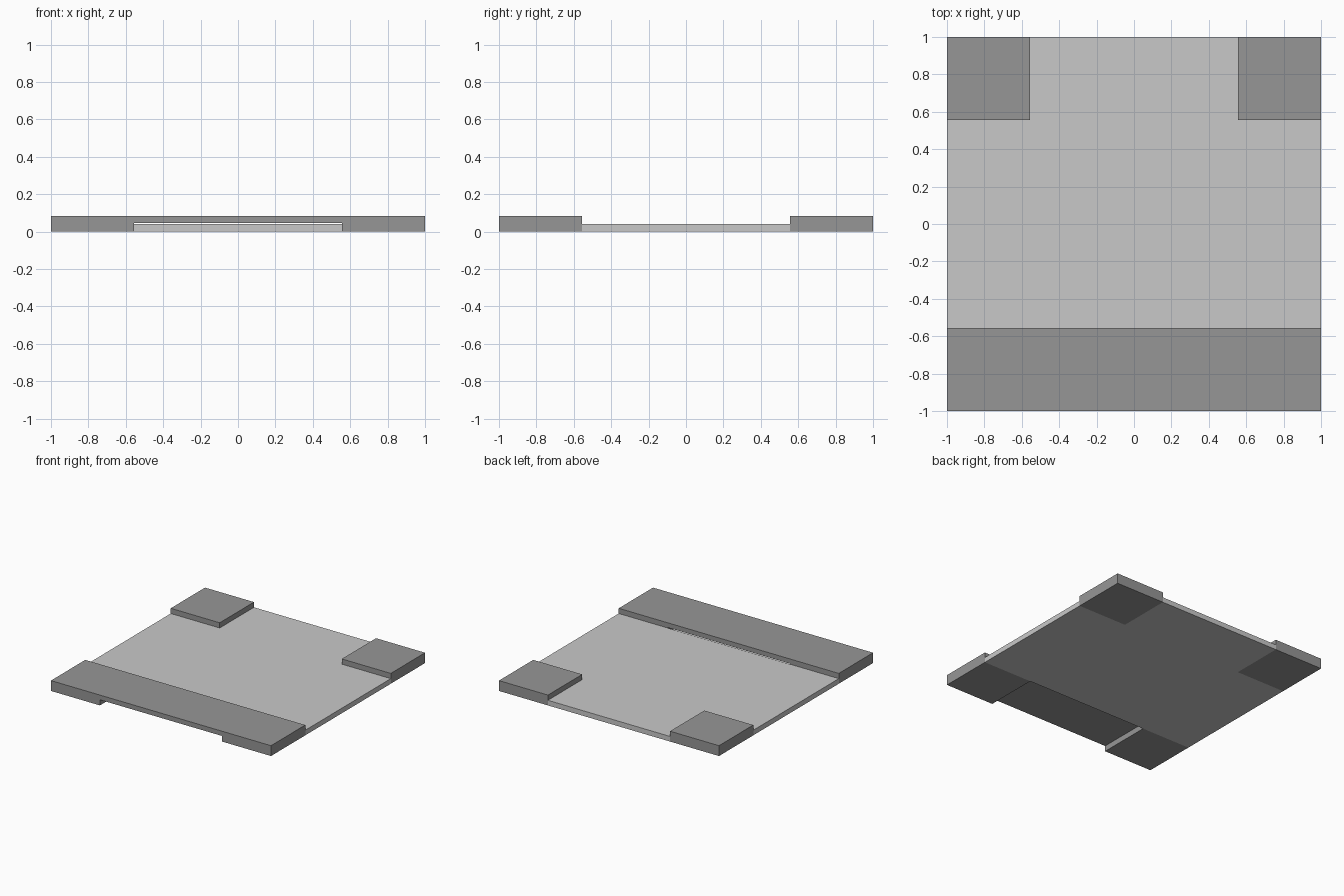
import bpy

if "Cube" in bpy.data.objects:
    bpy.data.objects.remove(bpy.data.objects["Cube"])


def material(name, value):
    m = bpy.data.materials.new(name)
    m.diffuse_color = (value, value, value, 1)
    m.use_nodes = True
    m.node_tree.nodes["Principled BSDF"].inputs["Base Color"].default_value = m.diffuse_color
    return m


LIGHT = material("light grey", 0.584)
DARK = material("dark grey", 0.305)

INNER = 0.555   # inner edge of the corner blocks
TOP = 0.085     # top of the raised blocks
PLATE = 0.042   # top of the plate
BRIDGE = 0.046  # underside of the front bar


def prism(name, outline, z0, z1, mat):
    """Extrude a flat outline (counter-clockwise) from z0 to z1."""
    n = len(outline)
    verts = [(x, y, z) for z in (z0, z1) for x, y in outline]
    faces = [tuple(reversed(range(n))), tuple(range(n, 2 * n))]
    faces += [(i, (i + 1) % n, (i + 1) % n + n, i + n) for i in range(n)]
    mesh = bpy.data.meshes.new(name)
    mesh.from_pydata(verts, [], faces)
    mesh.materials.append(mat)
    obj = bpy.data.objects.new(name, mesh)
    bpy.context.collection.objects.link(obj)
    return obj


# Thin plate: notched at the corners and cut back under the front bar
prism("base_plate",
      [(-INNER, -INNER), (1, -INNER), (1, INNER), (INNER, INNER),
       (INNER, 1), (-INNER, 1), (-INNER, INNER), (-1, INNER), (-1, -INNER)],
      0, PLATE, LIGHT)

# Raised back corner blocks
for side, x0, x1 in (("left", -1, -INNER), ("right", INNER, 1)):
    prism("back_corner_" + side,
          [(x0, INNER), (x1, INNER), (x1, 1), (x0, 1)], 0, TOP, DARK)

# Front bar: an arch profile in x-z, with a low opening between its feet
bar = prism("front_bar",
            [(-1, 0), (-INNER, 0), (-INNER, BRIDGE), (INNER, BRIDGE),
             (INNER, 0), (1, 0), (1, TOP), (-1, TOP)],
            INNER, 1, DARK)
for v in bar.data.vertices:
    x, z, y = v.co
    v.co = (x, -y, z)
